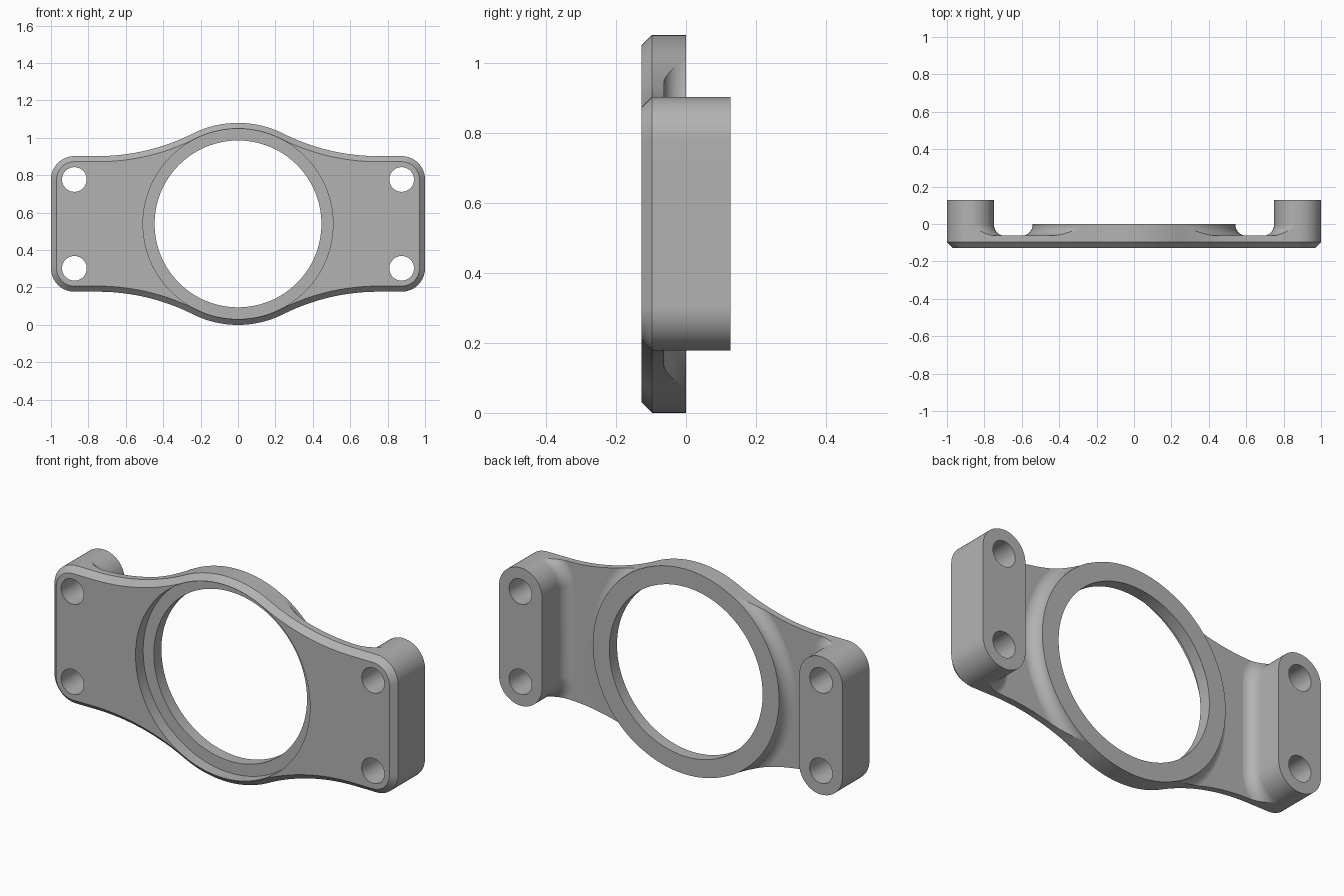
import bpy, bmesh
from math import pi, sin, cos, sqrt, atan2

cube = bpy.data.objects.get("Cube")
if cube:
    bpy.data.objects.remove(cube, do_unlink=True)

CZ = 0.54                                # height of the ring centre
RING, BORE, SEAT = 0.54, 0.446, 0.508    # outer, through and seat radii
HX, HZ, CORNER = 0.875, 0.2375, 0.125    # bolt position and corner radius
FRONT, FLOOR, BACK = -0.127, -0.063, 0.127
CHAMFER, FILLET = 0.03, 0.06

metal = bpy.data.materials.new("plain grey")
metal.use_nodes = True
grey = (0.45, 0.45, 0.45, 1)
metal.diffuse_color = grey
metal.node_tree.nodes["Principled BSDF"].inputs["Base Color"].default_value = grey


def loft(name, rings):
    """Closed solid through rings of (x, z) points, each at its own y."""
    bm = bmesh.new()
    loops = [[bm.verts.new((x, y, CZ + z)) for x, z in pts] for y, pts in rings]
    for a, b in zip(loops, loops[1:]):
        for i in range(len(a)):
            j = (i + 1) % len(a)
            bm.faces.new((a[i], a[j], b[j], b[i]))
    bm.faces.new(loops[0])
    bm.faces.new(loops[-1])
    bmesh.ops.recalc_face_normals(bm, faces=bm.faces[:])
    mesh = bpy.data.meshes.new(name)
    bm.to_mesh(mesh)
    bm.free()
    mesh.materials.append(metal)
    obj = bpy.data.objects.new(name, mesh)
    bpy.context.collection.objects.link(obj)
    return obj


def arc(cx, cz, r, a0, a1, n):
    return [(cx + r * cos(a0 + (a1 - a0) * i / n), cz + r * sin(a0 + (a1 - a0) * i / n))
            for i in range(n + 1)]


def circle(r, n=128, cx=0, cz=0):
    return arc(cx, cz, r, 0, 2 * pi, n)[:-1]


def outline(inset):
    """Plate edge: rounded ends, concave flanks and the round middle."""
    ex, top = HX - CORNER, HZ + CORNER
    sweep = (ex ** 2 + top ** 2 - RING ** 2) / (2 * (RING - top))
    a = atan2(top + sweep, ex)
    quarter = arc(HX, HZ, CORNER - inset, 0, pi / 2, 14)
    quarter += arc(ex, top + sweep, sweep + inset, -pi / 2, a - pi, 24)
    quarter += arc(0, 0, RING - inset, a, pi / 2, 14)[1:]
    half = quarter + [(-x, z) for x, z in reversed(quarter[:-1])]
    return half + [(x, -z) for x, z in reversed(half)]


def leg_section(side, grow):
    """Inner half of a leg, overrunning the plate edge on the outside."""
    r = CORNER + 0.001 + grow
    pts = arc(HX, HZ, r, pi / 2, pi, 16) + arc(HX, -HZ, r, pi, 1.5 * pi, 16)
    pts += [(1.2, -0.7), (1.2, 0.7)]
    return [(side * x, z) for x, z in pts]


def flared(name, section, top):
    """Upright wall that spreads into the floor with a round fillet."""
    rings = [(top, section(0))]
    for i in range(11):
        t = pi / 2 * i / 10
        rings.append((FLOOR + FILLET * (1 - sin(t)), section(FILLET * (1 - cos(t)))))
    rings.append((-0.2, section(FILLET)))
    return loft(name, rings)


def combine(target, tool, operation):
    mod = target.modifiers.new(operation.lower(), "BOOLEAN")
    mod.operation, mod.object, mod.solver = operation, tool, "EXACT"
    bpy.context.view_layer.objects.active = target
    bpy.ops.object.modifier_apply(modifier=mod.name)
    bpy.data.objects.remove(tool, do_unlink=True)


# Raised ring, legs and thin floor
floor_pts = [(-1.3, -0.8), (1.3, -0.8), (1.3, 0.8), (-1.3, 0.8)]
bracket = loft("mounting_bracket", [(-0.25, floor_pts), (FLOOR + 0.0004, floor_pts)])
combine(bracket, flared("ring", lambda g: circle(RING + 0.002 + g), 0), "UNION")
for side in (-1, 1):
    leg = flared("leg", lambda g: leg_section(side, g), BACK)
    combine(bracket, leg, "UNION")

# Trim to the plate edge with its front chamfer
edge = loft("plate_edge", [(FRONT, outline(CHAMFER)), (FRONT + CHAMFER, outline(0)),
                           (0.3, outline(0))])
combine(bracket, edge, "INTERSECT")

# Stepped centre bore, wide at the front
bore = loft("bore", [(-0.3, circle(SEAT)), (FLOOR, circle(SEAT)),
                     (FLOOR, circle(BORE)), (0.3, circle(BORE))])
combine(bracket, bore, "DIFFERENCE")

# Four bolt holes through the legs
for sx in (-1, 1):
    for sz in (-1, 1):
        pts = circle(0.066, 40, sx * HX, sz * HZ)
        combine(bracket, loft("bolt_hole", [(-0.3, pts), (0.3, pts)]), "DIFFERENCE")

# Smooth curved walls, crisp edges
bpy.ops.object.select_all(action="DESELECT")
bracket.select_set(True)
bpy.context.view_layer.objects.active = bracket
bpy.ops.object.shade_smooth_by_angle(angle=pi / 6)
weighted = bracket.modifiers.new("even_shading", "WEIGHTED_NORMAL")
weighted.keep_sharp = True
